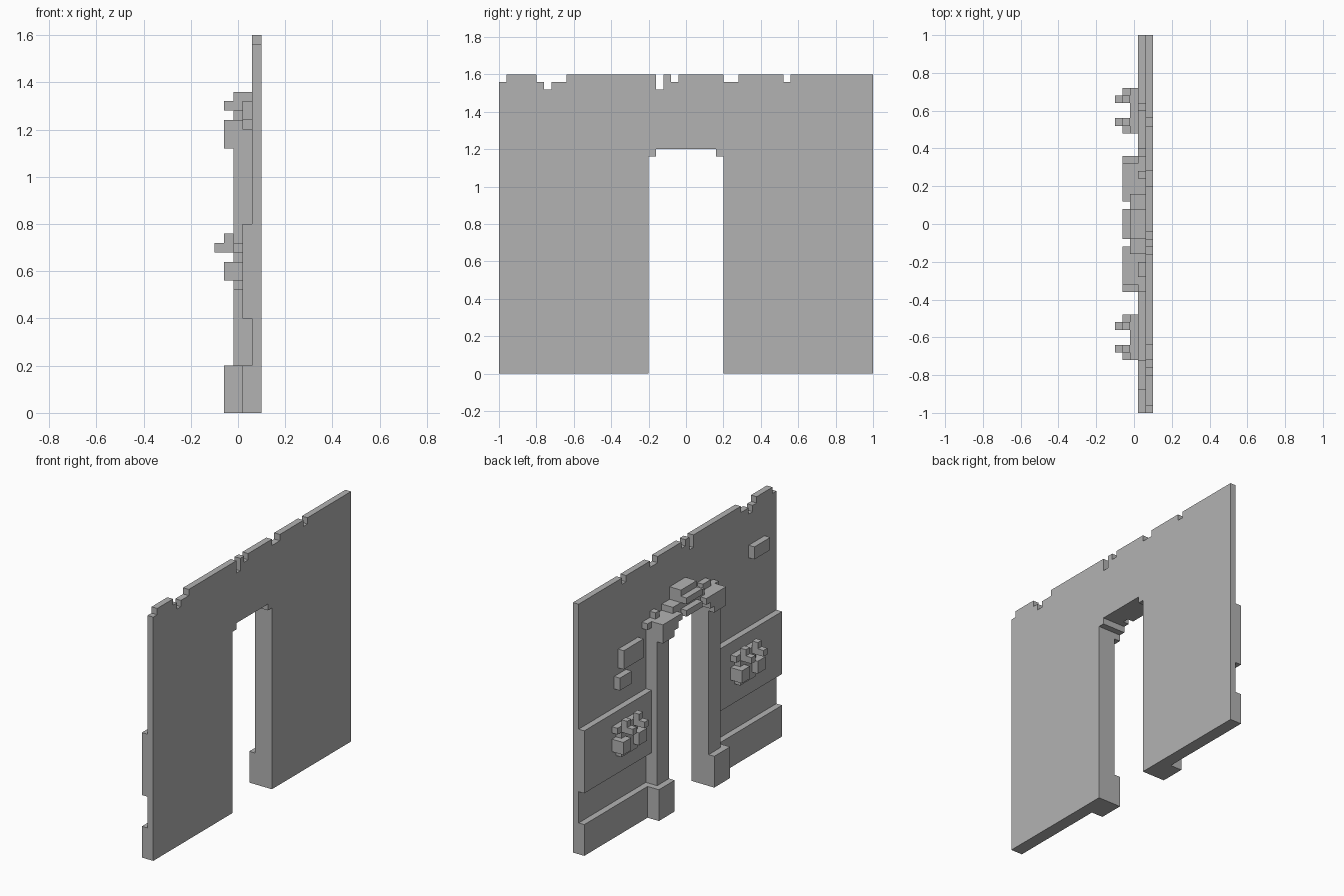
import bpy, bmesh

cube = bpy.data.objects.get("Cube")
if cube:
    bpy.data.objects.remove(cube, do_unlink=True)

stone = bpy.data.materials.new("grey_stone")
stone.use_nodes = True
GREY = (0.45, 0.45, 0.45, 1)
stone.diffuse_color = GREY
stone.node_tree.nodes["Principled BSDF"].inputs["Base Color"].default_value = GREY

WALL = 0.06   # decorated face of the wall; ornaments grow towards -x


def finish(name, bm):
    bmesh.ops.recalc_face_normals(bm, faces=bm.faces)
    mesh = bpy.data.meshes.new(name)
    bm.to_mesh(mesh)
    bm.free()
    mesh.materials.append(stone)
    obj = bpy.data.objects.new(name, mesh)
    bpy.context.collection.objects.link(obj)
    return obj


def slab(name, outline, x0, x1):
    """Extrude a (y, z) outline between two x positions."""
    bm = bmesh.new()
    face = bm.faces.new([bm.verts.new((x0, y, z)) for y, z in outline])
    new = bmesh.ops.extrude_face_region(bm, geom=[face])["geom"]
    bmesh.ops.translate(bm, vec=(x1 - x0, 0, 0),
                        verts=[v for v in new if isinstance(v, bmesh.types.BMVert)])
    return finish(name, bm)


def block(name, front, y0, y1, z0, z1, back=WALL):
    y0, y1 = sorted((y0, y1))
    return slab(name, [(y0, z0), (y1, z0), (y1, z1), (y0, z1)], front, back)


# Wall with a stepped doorway and a chipped top edge
top = 1.6
chips = [(-1, -0.96, 1.56), (-0.8, -0.76, 1.56), (-0.76, -0.72, 1.52),
         (-0.72, -0.64, 1.56), (-0.16, -0.12, 1.52), (-0.08, -0.04, 1.56),
         (0.2, 0.28, 1.56), (0.52, 0.56, 1.56)]
edge = []
for a, b, z in chips:
    if edge and edge[-1][0] == a:
        edge.pop()
    elif a > -1:
        edge.append((a, top))
    edge += [(a, z), (b, z), (b, top)]
door = [(0.2, 0), (0.2, 1.16), (0.16, 1.16), (0.16, 1.2)]
outline = [(-1, 0)] + edge + [(1, top), (1, 0)] + door
outline += [(-y, z) for y, z in reversed(door)]
slab("wall", outline, WALL, 0.1)

# Both sides of the doorway
for side, s in (("left", 1), ("right", -1)):
    block(side + "_skirting", 0.02, s * 0.36, s, 0, 0.2)
    block(side + "_panel", 0.02, s * 0.32, s, 0.4, 0.8)
    block(side + "_pillar_base", -0.06, s * 0.2, s * 0.36, 0, 0.2)
    block(side + "_pillar", -0.02, s * 0.2, s * 0.32, 0.2, 1.12)
    # Capital stepping inwards to the arch
    steps = [(0.32, 1.12), (0.2, 1.12), (0.2, 1.16), (0.16, 1.16),
             (0.16, 1.2), (0.12, 1.2), (0.12, 1.24), (0.32, 1.24)]
    slab(side + "_capital", [(s * y, z) for y, z in steps], -0.06, WALL)
    block(side + "_capital_end", 0.02, s * 0.32, s * 0.36, 1.2, 1.24)
    block(side + "_arch_shoulder", -0.02, s * 0.08, s * 0.16, 1.2, 1.28)

block("left_arch_chip", 0.02, 0.24, 0.28, 1.24, 1.28)
block("right_arch_chip", 0.02, -0.28, -0.2, 1.24, 1.28)

# Keystone with two ledges
block("keystone", -0.02, -0.08, 0.08, 1.2, 1.36)
block("keystone_upper_ledge", -0.06, -0.08, 0.08, 1.28, 1.32, back=-0.02)
block("keystone_lower_ledge", -0.06, -0.08, 0.08, 1.2, 1.24, back=-0.02)

# Loose raised bricks
block("large_brick", 0.02, 0.4, 0.6, 1.04, 1.16)
block("small_brick", 0.02, 0.52, 0.64, 0.92, 1)
block("high_brick", 0.02, -0.88, -0.72, 1.24, 1.32)

# Carved ornament on each panel
for side, c in (("left", 0.6), ("right", -0.6)):
    block(side + "_ornament_core", -0.02, c - 0.08, c + 0.08, 0.52, 0.72, back=0.02)
    for end, s in (("outer", 1), ("inner", -1)):
        name = side + "_ornament_" + end
        block(name + "_lobe", -0.06, c + s * 0.04, c + s * 0.12, 0.56, 0.64, back=0.02)
        block(name + "_stem", -0.06, c + s * 0.04, c + s * 0.08, 0.68, 0.76, back=-0.02)
        block(name + "_tip", -0.1, c + s * 0.04, c + s * 0.08, 0.68, 0.72, back=-0.06)
        block(name + "_leaf", -0.02, c + s * 0.08, c + s * 0.12, 0.68, 0.72, back=0.02)
